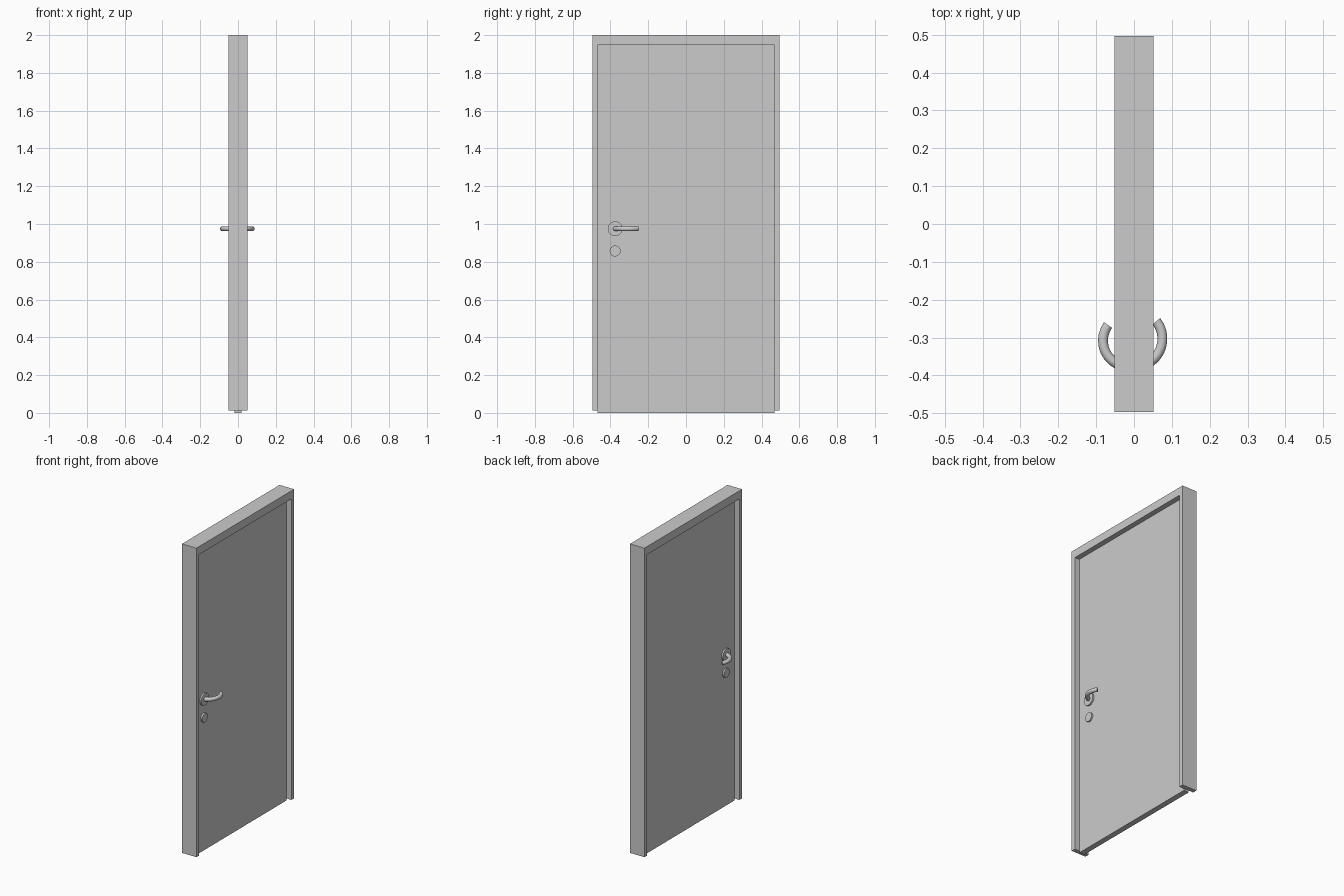
import bpy, bmesh, math
from mathutils import Matrix

if "Cube" in bpy.data.objects:
    bpy.data.objects.remove(bpy.data.objects["Cube"])

DEPTH = 0.0515      # half depth of the frame
LEAF = 0.018        # half thickness of the door leaf


def finish(name, bm):
    bmesh.ops.recalc_face_normals(bm, faces=bm.faces[:])
    mesh = bpy.data.meshes.new(name)
    bm.to_mesh(mesh)
    bm.free()
    obj = bpy.data.objects.new(name, mesh)
    bpy.context.collection.objects.link(obj)
    return obj


def smooth(obj):
    bpy.ops.object.select_all(action='DESELECT')
    obj.select_set(True)
    bpy.context.view_layer.objects.active = obj
    bpy.ops.object.shade_smooth_by_angle(angle=math.radians(40))


def extrude_x(name, outline, half):
    """Extrude a (y, z) outline symmetrically along x."""
    bm = bmesh.new()
    face = bm.faces.new([bm.verts.new((-half, y, z)) for y, z in outline])
    new = bmesh.ops.extrude_face_region(bm, geom=[face])['geom']
    verts = [g for g in new if isinstance(g, bmesh.types.BMVert)]
    bmesh.ops.translate(bm, verts=verts, vec=(2 * half, 0, 0))
    return finish(name, bm)


def disc(name, side, y, z, radius, thick=0.01):
    bm = bmesh.new()
    mat = (Matrix.Translation((side * (LEAF + thick / 2 - 0.001), y, z))
           @ Matrix.Rotation(math.pi / 2, 4, 'Y'))
    bmesh.ops.create_cone(bm, cap_ends=True, segments=32, radius1=radius,
                          radius2=radius, depth=thick + 0.002, matrix=mat)
    smooth(finish(name, bm))


def lever(name, side, cx, cy, radius, z, end, tube=0.013, steps=10, sides=16):
    """Sweep a round tube along an arc, starting at the door surface."""
    start = -math.acos((LEAF - cx) / radius)
    bm = bmesh.new()
    rings = []
    for i in range(steps + 1):
        a = start + (end - start) * i / steps
        ring = []
        for j in range(sides):
            t = 2 * math.pi * j / sides
            r = radius + tube * math.cos(t)
            ring.append(bm.verts.new((side * (cx + r * math.cos(a)),
                                      cy + r * math.sin(a),
                                      z + tube * math.sin(t))))
        rings.append(ring)
    for a, b in zip(rings, rings[1:]):
        for j in range(sides):
            k = (j + 1) % sides
            bm.faces.new((a[j], a[k], b[k], b[j]))
    bm.faces.new(rings[0])
    bm.faces.new(rings[-1])
    smooth(finish(name, bm))


# U-shaped frame
W, I, TOP, HEAD, FOOT = 0.496, 0.468, 2.0, 1.948, 0.012
extrude_x("door_frame", [(-W, FOOT), (-W, TOP), (W, TOP), (W, FOOT),
                         (I, FOOT), (I, HEAD), (-I, HEAD), (-I, FOOT)], DEPTH)

# Door leaf, reaching slightly below the frame
extrude_x("door_leaf", [(-I, 0), (I, 0), (I, HEAD), (-I, HEAD)], LEAF)

# Rosettes and lock covers on both faces
for label, side in (("right", 1), ("left", -1)):
    disc("handle_rosette_" + label, side, -0.375, 0.975, 0.039)
    disc("lock_cover_" + label, side, -0.375, 0.857, 0.029)

# Curved lever handles, one per face
lever("handle_right", 1, 0.0, -0.303, 0.075, 0.975, math.radians(38))
lever("handle_left", -1, 0.012, -0.308, 0.070, 0.975, math.radians(36))
